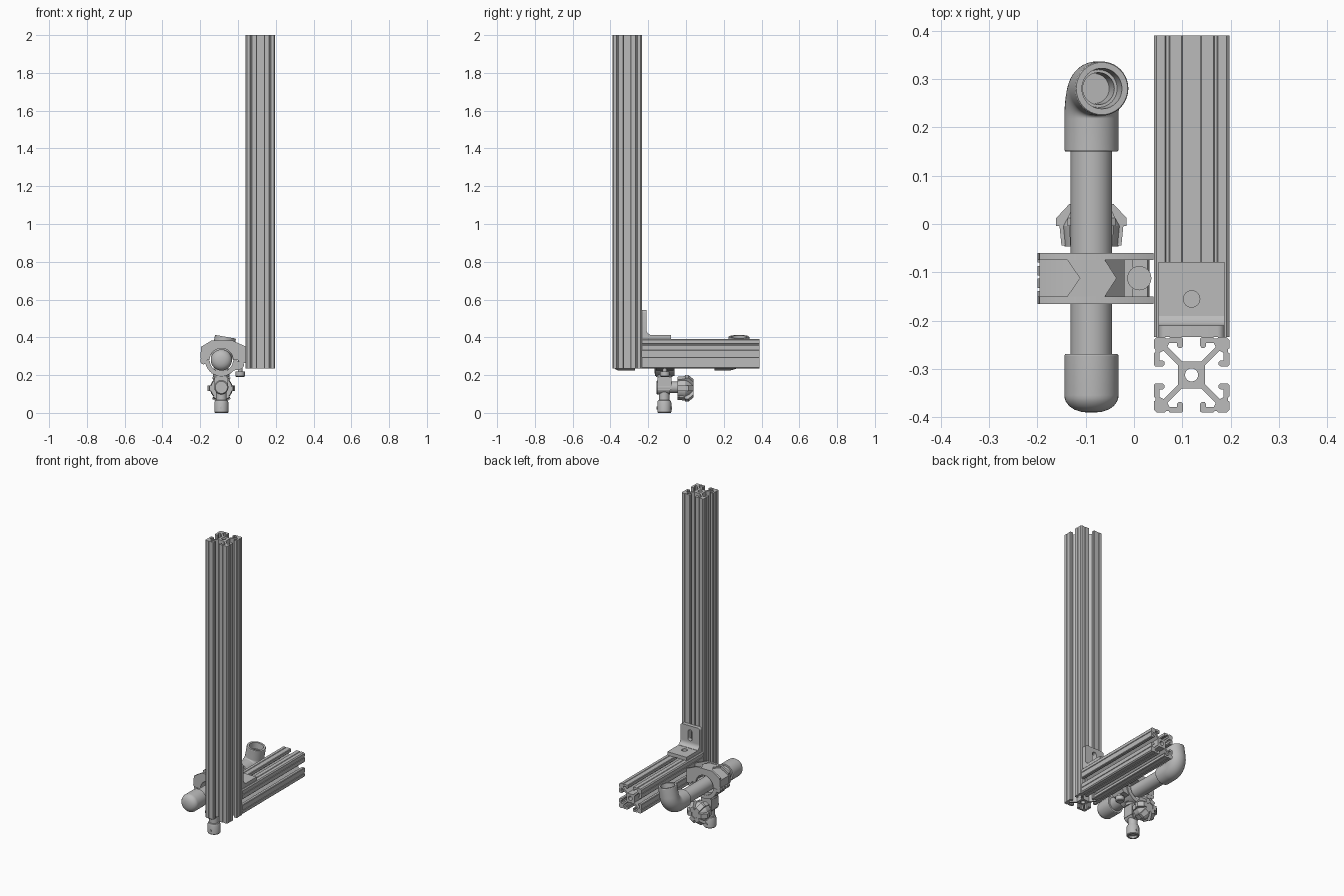
import bpy, bmesh
from math import sin, cos, pi, radians
from mathutils import Vector, Matrix

if "Cube" in bpy.data.objects:
    bpy.data.objects.remove(bpy.data.objects["Cube"])

grey = bpy.data.materials.new("metal grey")
grey.use_nodes = True
grey.diffuse_color = (0.5, 0.5, 0.5, 1)
grey.node_tree.nodes["Principled BSDF"].inputs["Base Color"].default_value = (0.5, 0.5, 0.5, 1)

X, Y, Z = Vector((1, 0, 0)), Vector((0, 1, 0)), Vector((0, 0, 1))


def finish(name, bm, matrix=Matrix()):
    bmesh.ops.remove_doubles(bm, verts=bm.verts, dist=1e-5)
    bmesh.ops.transform(bm, matrix=matrix, verts=bm.verts)
    bmesh.ops.recalc_face_normals(bm, faces=bm.faces)
    mesh = bpy.data.meshes.new(name)
    bm.to_mesh(mesh)
    bm.free()
    mesh.materials.append(grey)
    ob = bpy.data.objects.new(name, mesh)
    bpy.context.collection.objects.link(ob)
    bpy.ops.object.select_all(action='DESELECT')
    ob.select_set(True)
    bpy.context.view_layer.objects.active = ob
    bpy.ops.object.shade_smooth_by_angle(angle=radians(32))
    return ob


def prism(name, loops, depth, centre, u, v):
    """Extrude 2D loops (later loops are holes) both ways about centre."""
    curve = bpy.data.curves.new(name, 'CURVE')
    curve.dimensions, curve.fill_mode, curve.extrude = '2D', 'BOTH', depth / 2
    for loop in loops:
        s = curve.splines.new('POLY')
        s.points.add(len(loop) - 1)
        for p, (a, b) in zip(s.points, loop):
            p.co = (a, b, 0, 1)
        s.use_cyclic_u = True
    tmp = bpy.data.objects.new(name + "_outline", curve)
    bpy.context.collection.objects.link(tmp)
    dg = bpy.context.evaluated_depsgraph_get()
    bm = bmesh.new()
    bm.from_mesh(bpy.data.meshes.new_from_object(tmp.evaluated_get(dg)))
    bpy.data.objects.remove(tmp)
    m = Matrix((u, v, u.cross(v))).transposed().to_4x4()
    return finish(name, bm, Matrix.Translation(centre) @ m)


def loft(name, rings, n=40, matrix=Matrix()):
    """Skin circles given as (centre, normal, radius); end circles are closed."""
    bm = bmesh.new()
    rows = []
    for c, d, r in rings:
        w = d.cross(X)
        rows.append([bm.verts.new(Vector(c) + r * (cos(2 * pi * i / n) * X + sin(2 * pi * i / n) * w))
                     for i in range(n)])
    for p, q in zip(rows, rows[1:]):
        for i in range(n):
            j = (i + 1) % n
            bm.faces.new((p[i], p[j], q[j], q[i]))
    bm.faces.new(rows[0])
    bm.faces.new(rows[-1])
    return finish(name, bm, matrix)


def turned(name, x, y, z, axis, steps, n=40):
    """Turned part: steps are (distance along axis, radius)."""
    return loft(name, [(Vector((x, y, z)) + axis * t, axis, r) for t, r in steps], n)


def arc(cx, cy, r, a0, a1, n=24):
    return [(cx + r * cos(radians(a0 + (a1 - a0) * i / n)),
             cy + r * sin(radians(a0 + (a1 - a0) * i / n))) for i in range(n + 1)]


def circle(cx, cy, r, n=32):
    return arc(cx, cy, r, 0, 360 - 360 / n, n - 1)


def box(name, x0, x1, y0, y1, z0, z1):
    return prism(name, [[(x0, y0), (x1, y0), (x1, y1), (x0, y1)]], z1 - z0,
                 (0, 0, (z0 + z1) / 2), X, Y)


# T-slot rail section: one eighth, mirrored and turned four times
eighth = [(.072, .078), (.055, .078), (.053, .075), (.047, .075), (.045, .078), (.021, .078),
          (.0175, .075), (.0175, .060), (.021, .056), (.027, .056), (.030, .060), (.030, .066),
          (.046, .066), (.050, .058), (.020, .028)]
side = eighth + [(-a, b) for a, b in reversed(eighth)]
section = []
for k in range(4):
    c, s = round(cos(k * pi / 2)), round(sin(k * pi / 2))
    section += [(a * c - b * s, a * s + b * c) for a, b in side]
rail = [section, circle(0, 0, .0135)]
prism("upright_rail", rail, 1.765, (.119, -.312, 1.1175), X, Y)
prism("base_rail", rail, .624, (.119, .078, .313), X, Z)

# Corner bracket: slotted wall, drilled foot and a curved inner corner
slot = arc(.119, .505, .015, 0, 180, 12) + arc(.119, .465, .015, 180, 360, 12)
wall = [(.051, .43), (.187, .43)] + arc(.172, .53, .015, 0, 90, 6) + arc(.066, .53, .015, 90, 180, 6)
prism("bracket_wall", [wall, slot], .024, (0, -.222, 0), X, Z)
foot = [(.051, -.19), (.051, -.079), (.187, -.079), (.187, -.19)]
prism("bracket_foot", [foot, circle(.119, -.155, .017)], .022, (0, 0, .402), X, Y)
bend = [(-.234, .391), (-.19, .391), (-.19, .413)] + arc(-.18, .443, .03, 250, 180, 10) + [(-.21, .443), (-.234, .443)]
prism("bracket_bend", [bend], .136, (.119, 0, 0), Y, Z)

# Cross pipe and domed end cap
PX, PZ = -.088, .28
turned("pipe", PX, 0, PZ, Y, [(-.30, .043), (.18, .043)])
dome = [(-.39 + .036 * (1 - cos(t)), .056 * sin(t) ** .8) for t in (.05, .3, .6, .9, 1.2, 1.4, pi / 2)]
turned("end_cap", PX, 0, PZ, Y, dome + [(-.272, .056), (-.269, .054), (-.269, .03)])

# Elbow fitting, leaning slightly, with a stepped open socket
rings = [((0, .15, 0), Y, .043), ((0, .15, 0), Y, .054), ((0, .153, 0), Y, .056)]
for i in range(13):
    a = radians(90 * i / 12)
    rings.append(((0, .218 + .062 * sin(a), .062 - .062 * cos(a)), Y * cos(a) + Z * sin(a), .056))
for h, r in ((.122, .056), (.125, .054), (.125, .042), (.085, .039), (.085, .033), (.035, .031)):
    rings.append(((0, .28, h), Z, r))
loft("elbow", rings, 40, Matrix.Translation((PX, 0, PZ)) @ Matrix.Rotation(radians(10), 4, 'Y'))

# Clamp: side rails of the upper jaw, lower middle, arrow-shaped top pad
upper = arc(PX, PZ, .062, 180, 0) + [(.0, .28), (.01, .265), (.04, .265), (.04, .352), (-.03, .383),
                                     (-.14, .383), (-.195, .35), (-.2, .29), (-.19, .28)]
for name, y, w in (("front", -.1575, .015), ("back", -.067, .014)):
    prism("clamp_rail_" + name, [upper], w, (0, y, 0), X, Z)
middle = arc(PX, PZ, .062, 180, 20) + [(-.02, .32), (-.06, .372), (-.13, .372), (-.195, .335), (-.195, .28)]
prism("clamp_middle", [middle], .078, (0, -.112, 0), X, Z)
pad = [(-.139, -.073), (-.061, -.073), (-.036, -.112), (-.061, -.151), (-.139, -.151), (-.112, -.112)]
prism("clamp_top_pad", [pad], .03, (0, 0, .366), X, Y)
lower = arc(PX, PZ, .062, 182, 358) + arc(PX, PZ, .086, 358, 182)
prism("clamp_lower_jaw", [lower], .104, (0, -.1125, 0), X, Z)
ear = [(-.028, .272), (.028, .272), (.032, .25), (.02, .232), (-.02, .225)]
prism("clamp_bolt_ear", [ear], .09, (0, -.1125, 0), X, Z)
for i in range(4):
    turned(f"hinge_knuckle_{i}", -.182, -.158 + i * .026, .275, Y, [(0, .018), (.019, .018)], 16)
turned("clamp_bolt", .011, -.112, .19, Z, [(0, .02), (.004, .025), (.03, .025), (.03, .012),
                                            (.305 - .19, .012), (.305 - .19, .025), (.14, .025)], 24)

# Swivel stem below the clamp
SY = -.115
turned("stem_flange", PX, SY, .19, Z, [(0, .044), (.018, .044), (.018, .051), (.045, .051)])
turned("stem_neck", PX, SY, .055, Z, [(0, .028), (.14, .028)])
turned("swivel_joint", PX, 0, .135, Y, [(-.157, .032), (-.152, .037), (-.085, .037), (-.085, .03), (-.04, .03)])
box("swivel_fork", PX - .036, PX + .036, -.15, -.078, .12, .19)
turned("nozzle", PX, SY, 0, Z, [(.012, .02), (0, .024), (0, .034), (.004, .037), (.055, .037),
                                (.066, .033), (.07, .026)])
for sx in (-1, 1):
    turned(f"nozzle_pin_{sx}", PX + sx * .0, SY + sx * .036, .025, Y, [(-.004, .008), (.004, .008)], 16)

# Clamping knob: round hub with tapered grips
turned("knob_hub", PX, 0, .13, Y, [(-.046, .04), (-.046, .056), (-.004, .06), (.015, .05), (.036, .03)])
grip = [(.02, -.044), (.062, -.044), (.066, -.004), (.073, -.004), (.073, .012), (.046, .041), (.02, .041)]
for k in range(6):
    a = k * pi / 3
    prism(f"knob_grip_{k}", [grip], .03, (PX, 0, .13), X * cos(a) + Z * sin(a), Y)
